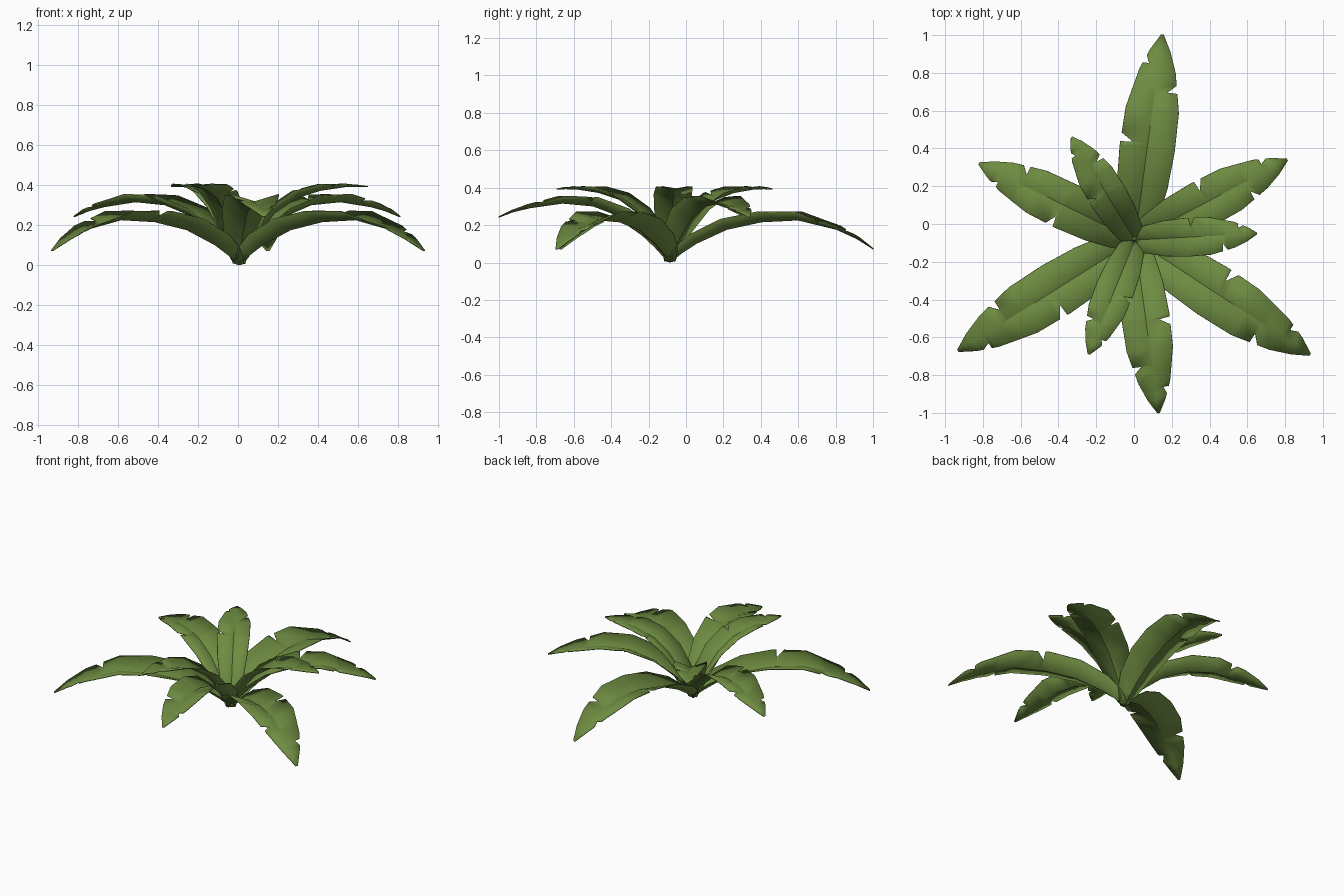
import bpy, math
from mathutils import Vector

if "Cube" in bpy.data.objects:
    bpy.data.objects.remove(bpy.data.objects["Cube"])

green = bpy.data.materials.new("leaf green")
green.diffuse_color = (0.155, 0.26, 0.053, 1)
green.use_nodes = True
green.node_tree.nodes["Principled BSDF"].inputs["Base Color"].default_value = green.diffuse_color

ROOT = Vector((0.005, -0.085, 0))

# Profiles along a leaf, as fractions of its reach
FRAC = [0, 0.06, 0.13, 0.28, 0.45, 0.63, 0.82, 0.92, 1]
WIDTH = [0.03, 0.075, 0.105, 0.135, 0.147, 0.142, 0.097, 0.055, 0.008]
FOLD = [0.5, 0.55, 0.5, 0.42, 0.36, 0.3, 0.2, 0.15, 0.1]

# Torn notches on each edge: (start, depth kept)
NOTCHES = {1: [(0.47, 0.55), (0.85, 0.6)], -1: [(0.72, 0.55)]}
GAP = 0.04

# Tiers: name, width scale, keel heights, tip positions
TIERS = [
    ("lower_leaf", 1.0, [0, 0.05, 0.1, 0.175, 0.215, 0.225, 0.175, 0.125, 0.07],
     [(0.15, 1.0), (0.93, -0.69), (-0.93, -0.67)]),
    ("middle_leaf", 0.87, [0, 0.07, 0.135, 0.24, 0.3, 0.315, 0.29, 0.268, 0.24],
     [(0.81, 0.34), (0.13, -1.0), (-0.82, 0.32)]),
    ("upper_leaf", 0.7, [0, 0.07, 0.14, 0.26, 0.335, 0.372, 0.39, 0.392, 0.39],
     [(0.65, -0.05), (-0.24, -0.69), (-0.33, 0.46)]),
]


def interp(xs, ys, t):
    for i in range(len(xs) - 1):
        if t <= xs[i + 1]:
            k = (t - xs[i]) / (xs[i + 1] - xs[i])
            return ys[i] + (ys[i + 1] - ys[i]) * k
    return ys[-1]


def edge_keep(t, side):
    for start, keep in NOTCHES[side]:
        if start < t < start + GAP:
            return keep + (1 - keep) * (t - start - 0.003) / (GAP - 0.003)
    return 1


stations = set(FRAC)
for side in NOTCHES:
    for start, keep in NOTCHES[side]:
        stations |= {start, start + 0.003, start + GAP}
stations = sorted(stations)


def make_leaf(name, scale, heights, tip):
    out = Vector((tip[0], tip[1], 0)) - ROOT
    reach = out.length
    out.normalize()
    left = Vector((-out.y, out.x, 0))
    up = Vector((0, 0, 1))
    verts, faces = [], []
    for t in stations:
        z = interp(FRAC, heights, t)
        a, b = max(t - 0.06, 0), min(t + 0.06, 1)
        slope = (interp(FRAC, heights, b) - interp(FRAC, heights, a)) / ((b - a) * reach)
        normal = (up - out * slope).normalized()
        keel = ROOT + out * (t * reach) + up * z
        w = interp(FRAC, WIDTH, t) * scale
        if t == 0:
            w = 0.03
        lift = interp(FRAC, FOLD, t)
        row = [keel]
        for side in (1, -1):
            s = w * edge_keep(t, side)
            row.append(keel + left * (side * s) + normal * (s * lift))
        verts += [row[1], row[0], row[2]]
    for i in range(len(stations) - 1):
        for j in (0, 1):
            a = i * 3 + j
            faces.append((a, a + 1, a + 4, a + 3))
    mesh = bpy.data.meshes.new(name)
    mesh.from_pydata(verts, [], faces)
    mesh.materials.append(green)
    obj = bpy.data.objects.new(name, mesh)
    bpy.context.collection.objects.link(obj)
    # Thin blade thickness, grown upward from the keel
    solid = obj.modifiers.new("thickness", 'SOLIDIFY')
    solid.thickness = 0.005
    solid.offset = 1
    bpy.ops.object.select_all(action='DESELECT')
    obj.select_set(True)
    bpy.context.view_layer.objects.active = obj
    bpy.ops.object.shade_smooth_by_angle(angle=math.radians(25))


# Three tiers of three leaves
for name, scale, heights, tips in TIERS:
    for n, tip in enumerate(tips):
        make_leaf(f"{name}_{n + 1}", scale, heights, tip)
